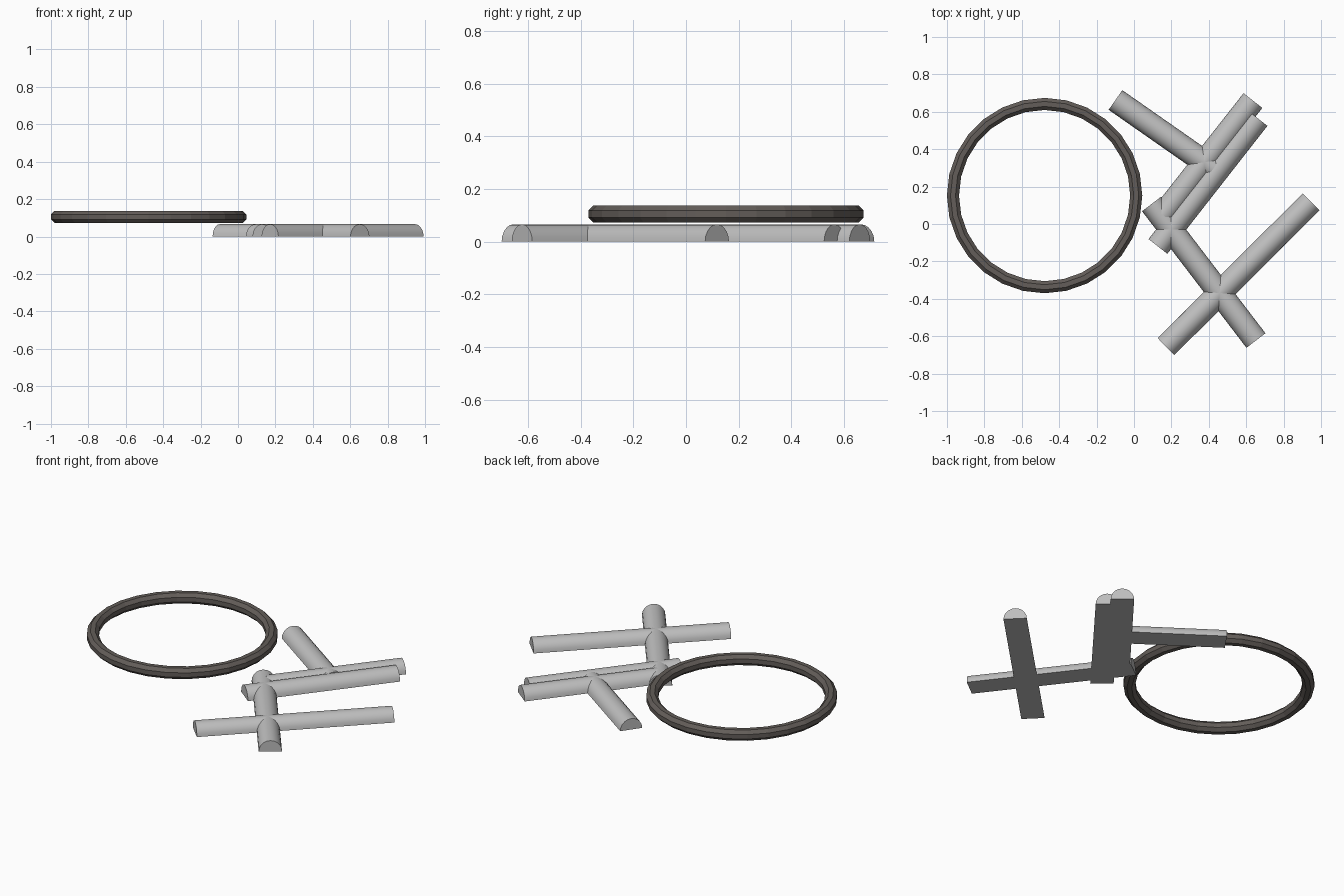
import bpy, bmesh, math
from mathutils import Vector

if "Cube" in bpy.data.objects:
    bpy.data.objects.remove(bpy.data.objects["Cube"])


def material(name, rgb):
    m = bpy.data.materials.new(name)
    m.diffuse_color = (*rgb, 1.0)
    m.use_nodes = True
    m.node_tree.nodes["Principled BSDF"].inputs["Base Color"].default_value = m.diffuse_color
    return m


grey = material("light_grey", (0.52, 0.52, 0.52))
brown = material("dark_brown_grey", (0.125, 0.11, 0.10))


def make_object(name, bm, mat):
    bmesh.ops.recalc_face_normals(bm, faces=bm.faces)
    mesh = bpy.data.meshes.new(name)
    bm.to_mesh(mesh)
    bm.free()
    mesh.materials.append(mat)
    ob = bpy.data.objects.new(name, mesh)
    bpy.context.collection.objects.link(ob)
    return ob


def half_round_bar(name, start, end, radius=0.064, sides=10):
    """Half cylinder lying flat on the ground between two points."""
    a, b = Vector((*start, 0)), Vector((*end, 0))
    d = (b - a).normalized()
    side = Vector((-d.y, d.x, 0))
    bm = bmesh.new()
    arc = [math.pi * i / sides for i in range(sides + 1)]
    loop = [bm.verts.new(a + side * radius * math.cos(t)
                         + Vector((0, 0, radius * math.sin(t) * 1.03))) for t in arc]
    face = bm.faces.new(loop)
    ext = bmesh.ops.extrude_face_region(bm, geom=[face], use_keep_orig=True)
    moved = [g for g in ext["geom"] if isinstance(g, bmesh.types.BMVert)]
    bmesh.ops.translate(bm, verts=moved, vec=b - a)
    ob = make_object(name, bm, grey)
    bpy.ops.object.select_all(action='DESELECT')
    ob.select_set(True)
    bpy.context.view_layer.objects.active = ob
    bpy.ops.object.shade_smooth_by_angle(angle=math.radians(30))
    return ob


# Half-round bars
half_round_bar("long_front_bar", (0.171, -0.655), (0.947, 0.118))
half_round_bar("cross_bar", (0.094, 0.107), (0.652, -0.623))
half_round_bar("lower_twin_bar", (0.128, -0.120), (0.663, 0.564))
half_round_bar("upper_twin_bar", (0.155, 0.048), (0.636, 0.660))
half_round_bar("branch_bar", (-0.099, 0.663), (0.425, 0.297))

# Faceted ring floating beside the bars
MAJOR, TUBE, SEGMENTS, SIDES = 0.490, 0.035, 28, 8
bm = bmesh.new()
rings = []
for i in range(SEGMENTS):
    u = math.tau * i / SEGMENTS
    ring = []
    for j in range(SIDES):
        v = math.tau * (j + 0.5) / SIDES
        r = MAJOR + TUBE * math.cos(v)
        ring.append(bm.verts.new((-0.478 + r * math.cos(u), 0.152 + r * math.sin(u),
                                  0.105 + TUBE * math.sin(v))))
    rings.append(ring)
for i in range(SEGMENTS):
    p, q = rings[i], rings[(i + 1) % SEGMENTS]
    for j in range(SIDES):
        k = (j + 1) % SIDES
        bm.faces.new((p[j], q[j], q[k], p[k]))
make_object("ring", bm, brown)
